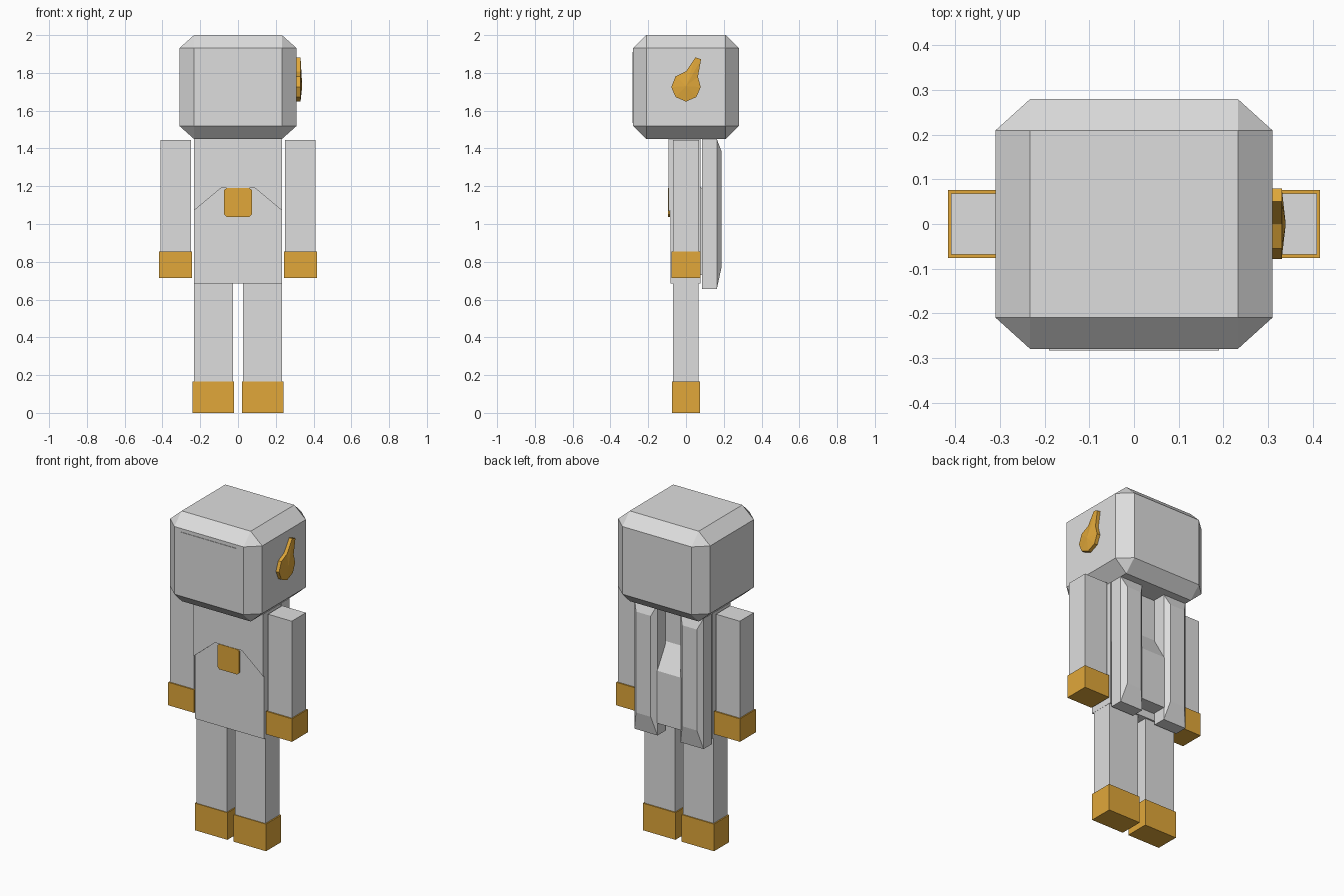
import bpy, bmesh, math
from mathutils import Vector

if "Cube" in bpy.data.objects:
    bpy.data.objects.remove(bpy.data.objects["Cube"])


def material(name, rgb):
    m = bpy.data.materials.new(name)
    m.diffuse_color = (*rgb, 1)
    m.use_nodes = True
    m.node_tree.nodes["Principled BSDF"].inputs["Base Color"].default_value = m.diffuse_color
    return m


GREY = material("light grey", (0.73, 0.73, 0.73))
GOLD = material("golden orange", (0.75, 0.39, 0.042))


def finish(name, bm, mat):
    bmesh.ops.recalc_face_normals(bm, faces=bm.faces[:])
    mesh = bpy.data.meshes.new(name)
    bm.to_mesh(mesh)
    bm.free()
    mesh.materials.append(mat)
    ob = bpy.data.objects.new(name, mesh)
    bpy.context.collection.objects.link(ob)
    return ob


def box(name, x, y, z, mat, bevel=0):
    """Box from (min, max) ranges; bevel is a fraction of the half size."""
    bm = bmesh.new()
    bmesh.ops.create_cube(bm, size=2)
    if bevel:
        bmesh.ops.bevel(bm, geom=bm.edges[:], offset=bevel, segments=1,
                        affect='EDGES', profile=0.5)
    lo, hi = Vector((x[0], y[0], z[0])), Vector((x[1], y[1], z[1]))
    mid, half = (lo + hi) / 2, (hi - lo) / 2
    for v in bm.verts:
        v.co = Vector(m + h * c for m, h, c in zip(mid, half, v.co))
    return finish(name, bm, mat)


def prism(name, pts, axis, lo, hi, mat, apex=None):
    """Extrude a 2D outline along x (points are y,z) or y (points are x,z)."""
    put = (lambda p, d: (d, *p)) if axis == 'x' else (lambda p, d: (p[0], d, p[1]))
    bm = bmesh.new()
    a = [bm.verts.new(put(p, lo)) for p in pts]
    b = [bm.verts.new(put(p, hi)) for p in pts]
    bm.faces.new(a)
    n = len(pts)
    for i in range(n):
        j = (i + 1) % n
        bm.faces.new((a[i], a[j], b[j], b[i]))
    if apex:
        tip = bm.verts.new(apex)
        for i in range(n):
            bm.faces.new((b[i], b[(i + 1) % n], tip))
    else:
        bm.faces.new(b)
    return finish(name, bm, mat)


# Head: a cube with wide chamfers, stretched to size
box("head", (-0.31, 0.31), (-0.28, 0.28), (1.45, 2.0), GREY, bevel=0.25)
# thin face plate
box("face_plate", (-0.19, 0.19), (-0.283, -0.275), (1.535, 1.91), GREY)

# Feather-like ornament on one side of the head
ornament = [(0, 1.648), (0.055, 1.672), (0.078, 1.725), (0.063, 1.78),
            (0.08, 1.872), (0.05, 1.882), (0, 1.808), (-0.055, 1.782),
            (-0.078, 1.725), (-0.055, 1.672)]
prism("side_ornament", ornament, 'x', 0.305, 0.331, GOLD, apex=(0.34, 0, 1.73))

# Torso with a short collar layer and chest plate
box("torso", (-0.233, 0.233), (-0.082, 0.076), (0.685, 1.45), GREY)
collar = [(-0.234, 1.45), (-0.234, 1.07), (-0.09, 1.19), (0.09, 1.19),
          (0.234, 1.07), (0.234, 1.45)]
prism("collar", collar, 'y', -0.092, 0.078, GREY)
badge = [(-0.073, 1.05), (-0.06, 1.037), (0.06, 1.037), (0.073, 1.05),
         (0.073, 1.18), (0.06, 1.19), (-0.06, 1.19), (-0.073, 1.18)]
prism("chest_plate", badge, 'y', -0.095, -0.086, GOLD)

# Middle back piece that slopes out between the two hanging panels
back = [(0.07, 1.21), (0.165, 1.05), (0.165, 0.73), (0.07, 0.73)]
prism("middle_back_piece", back, 'x', -0.086, 0.086, GREY)

for side, s in (("left", -1), ("right", 1)):
    def span(a, b):
        return tuple(sorted((s * a, s * b)))

    # Limbs, with gloves and boots as slightly larger blocks
    box(side + "_arm", span(0.25, 0.41), (-0.068, 0.068), (0.76, 1.445), GREY)
    box(side + "_glove", span(0.243, 0.417), (-0.076, 0.076), (0.715, 0.855), GOLD)
    box(side + "_leg", span(0.027, 0.232), (-0.068, 0.066), (0.06, 0.69), GREY)
    box(side + "_boot", span(0.02, 0.24), (-0.073, 0.073), (0, 0.165), GOLD)

    # Hanging back panel with a raised, tapered outer face
    bm = bmesh.new()
    rings = []
    for y, dx, top, bottom in ((0.085, 0, 1.45, 0.655), (0.163, 0, 1.45, 0.655),
                               (0.188, 0.028, 1.385, 0.77)):
        a, b = s * (0.078 + dx), s * (0.233 - dx)
        rings.append([bm.verts.new(c) for c in
                      ((a, y, bottom), (b, y, bottom), (b, y, top), (a, y, top))])
    for r, q in zip(rings, rings[1:]):
        for i in range(4):
            j = (i + 1) % 4
            bm.faces.new((r[i], r[j], q[j], q[i]))
    bm.faces.new(rings[0])
    bm.faces.new(rings[-1])
    finish(side + "_back_panel", bm, GREY)
